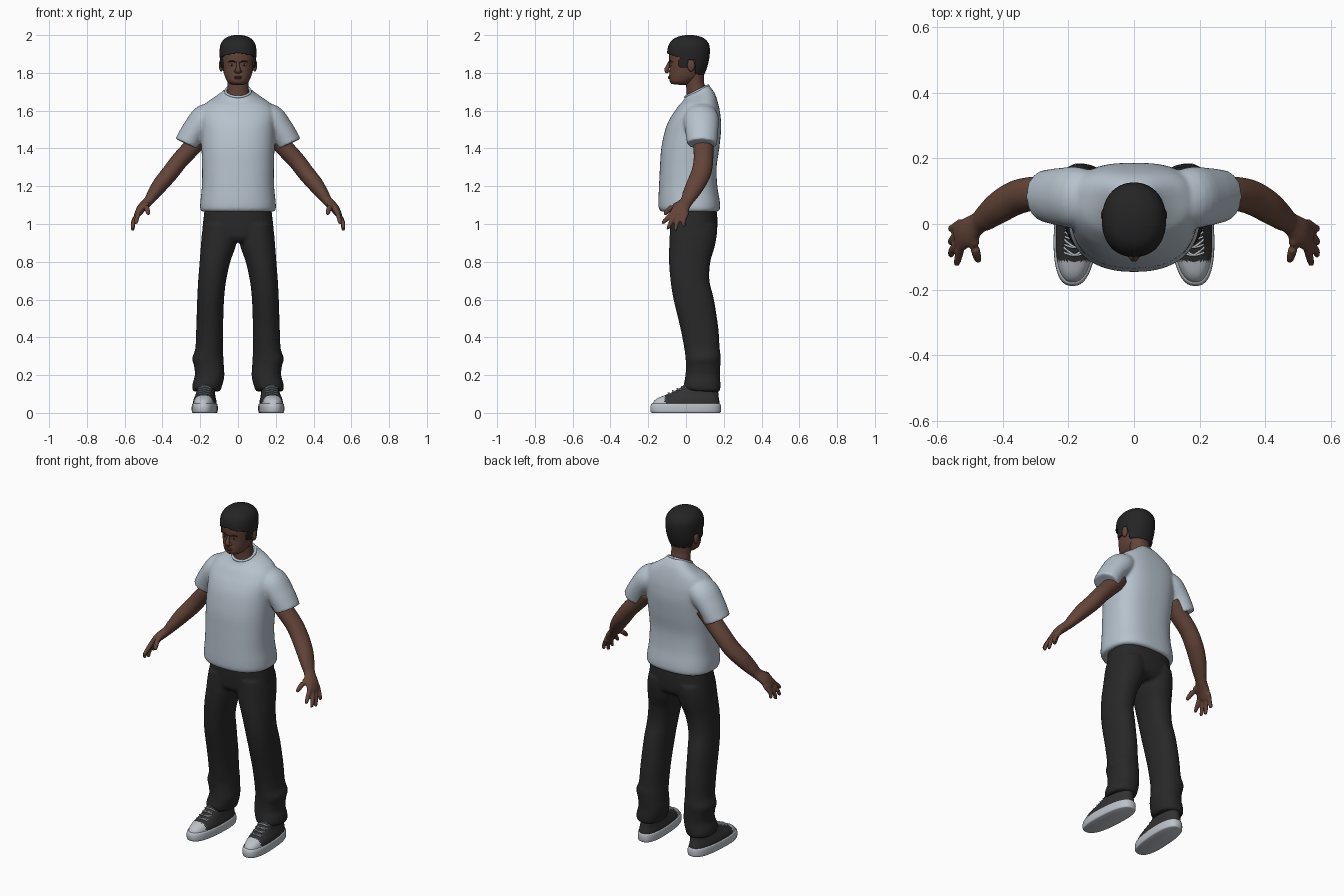
import bpy, bmesh, math
from mathutils import Vector, Matrix

if "Cube" in bpy.data.objects:
    bpy.data.objects.remove(bpy.data.objects["Cube"])

def material(name, r, g, b):
    m = bpy.data.materials.new(name)
    m.diffuse_color = (r, g, b, 1)
    m.use_nodes = True
    m.node_tree.nodes["Principled BSDF"].inputs["Base Color"].default_value = m.diffuse_color
    return m

SHIRT = material("pale_blue_grey_cotton", .47, .54, .61)
PANTS = material("black_cloth", .021, .021, .021)
SKIN = material("brown_skin", .125, .058, .039)
HAIR = material("black_hair", .018, .018, .019)
WHITE = material("off_white_rubber", .50, .54, .58)
CANVAS = material("charcoal_canvas", .032, .032, .034)
LIPS = material("lip_brown", .12, .042, .035)
EYE = material("eye_white", .35, .32, .30)

def spline(keys, steps):
    """Catmull-Rom interpolation of key tuples."""
    out, n = [], len(keys)
    for i in range(n - 1):
        p = [keys[max(0, min(n - 1, i + k))] for k in (-1, 0, 1, 2)]
        for j in range(steps):
            t = j / steps
            out.append([.5 * (2*b + (c - a)*t + (2*a - 5*b + 4*c - d)*t*t + (3*b - a - 3*c + d)*t**3)
                        for a, b, c, d in zip(*p)])
    return out + [list(keys[-1])]

def skin_rings(bm, rings):
    """Bridge closed rings of points and cap both ends."""
    vs = [[bm.verts.new(p) for p in r] for r in rings]
    n = len(vs[0])
    for a, b in zip(vs, vs[1:]):
        for i in range(n):
            bm.faces.new((a[i], a[(i + 1) % n], b[(i + 1) % n], b[i]))
    for r in (vs[0], vs[-1]):
        c = bm.verts.new(sum((v.co for v in r), Vector()) / n)
        for i in range(n):
            bm.faces.new((r[i], r[(i + 1) % n], c))

def power(v, n):
    return math.copysign(abs(v) ** (2 / n), v)

def stack(bm, keys, s=1, segs=40, nf=2.2, nb=2.2, steps=4, shear=0):
    """Horizontal sections: (z, x centre, half width, front y, back y, tilt)."""
    rings = []
    for z, xc, rx, yf, yb, tilt in spline(keys, steps):
        ring = []
        for i in range(segs):
            a = 2 * math.pi * i / segs
            n = nb if math.sin(a) > 0 else nf
            dy = (yb - yf) / 2 * power(math.sin(a), n)
            y = (yf + yb) / 2 + dy
            ring.append((s * (xc + rx * power(math.cos(a), n) + shear * (y - .1)), y, z + tilt * dy))
        rings.append(ring)
    skin_rings(bm, rings)

def tube(bm, keys, s=1, segs=20, steps=4):
    """Swept oval: (x, y, z, radius in the side plane, radius along depth)."""
    pts = spline(keys, steps)
    rings = []
    for i, p in enumerate(pts):
        t = (Vector(pts[min(i + 1, len(pts) - 1)][:3]) - Vector(pts[max(i - 1, 0)][:3])).normalized()
        ref = Vector((0, 1, 0)) if abs(t.y) < .9 else Vector((0, 0, 1))
        u = t.cross(ref).normalized()
        v = u.cross(t)
        ring = []
        for k in range(segs):
            a = 2 * math.pi * k / segs
            q = Vector(p[:3]) + u * p[3] * math.cos(a) + v * p[4] * math.sin(a)
            ring.append((s * q.x, q.y, q.z))
        rings.append(ring)
    skin_rings(bm, rings)

def ball(bm, loc, size):
    bmesh.ops.create_uvsphere(bm, u_segments=20, v_segments=12, radius=1,
                              matrix=Matrix.Translation(loc) @ Matrix.Diagonal((*size, 1)))

def finish(name, bm, mats, voxel=0, smooth=3, rule=None):
    bmesh.ops.recalc_face_normals(bm, faces=bm.faces)
    for f in bm.faces:
        f.smooth = True
        if rule:
            f.material_index = rule(f.calc_center_median())
    me = bpy.data.meshes.new(name)
    bm.to_mesh(me)
    bm.free()
    me.set_sharp_from_angle(angle=math.radians(50))
    for m in mats:
        me.materials.append(m)
    ob = bpy.data.objects.new(name, me)
    bpy.context.collection.objects.link(ob)
    if voxel:
        r = ob.modifiers.new("fuse", "REMESH")
        r.mode, r.voxel_size, r.use_smooth_shade = "VOXEL", voxel, True
        sm = ob.modifiers.new("soften", "SMOOTH")
        sm.factor, sm.iterations = .5, smooth
    return ob

# T-shirt: torso with two short sleeves
bm = bmesh.new()
stack(bm, [(1.065, 0, .190, -.130, .168, 0), (1.08, 0, .200, -.143, .180, 0), (1.12, 0, .199, -.146, .179, 0),
           (1.2, 0, .191, -.143, .166, 0), (1.3, 0, .190, -.138, .162, 0), (1.4, 0, .193, -.131, .176, 0),
           (1.5, 0, .196, -.110, .186, 0), (1.56, 0, .200, -.084, .184, 0), (1.6, 0, .195, -.060, .178, .03),
           (1.64, 0, .168, -.036, .167, .1), (1.67, 0, .120, -.018, .152, .25),
           (1.69, 0, .085, -.010, .134, .4), (1.705, 0, .068, -.004, .118, .5)], segs=56, nf=2.3, nb=2.7)
for s in (1, -1):
    tube(bm, [(.10, .075, 1.60, .05, .07), (.17, .08, 1.56, .076, .093), (.225, .083, 1.50, .069, .088),
              (.262, .085, 1.44, .067, .081), (.271, .085, 1.423, .066, .079)], s, 32)
finish("t_shirt", bm, [SHIRT], .008, 4)

# Ribbed collar around the neck
bm = bmesh.new()
bmesh.ops.create_circle(bm, segments=40, radius=1)
hoop = [(.066 * v.co.x, .057 + .060 * v.co.y, 1.703 + .030 * v.co.y) for v in bm.verts]
bm.clear()
tube(bm, [(*p, .007, .007) for p in hoop + hoop[:1]], segs=10, steps=1)
finish("shirt_collar", bm, [SHIRT])

# Trousers: hips and two loose legs
bm = bmesh.new()
stack(bm, [(.905, 0, .13, -.06, .12, 0), (.93, 0, .175, -.08, .152, 0), (.97, 0, .188, -.085, .165, 0),
           (1.05, 0, .180, -.087, .165, 0), (1.1, 0, .176, -.085, .155, 0)], segs=48, nf=2.5, nb=2.5)
for s in (1, -1):
    stack(bm, [(.115, .165, .072, -.006, .175, -.06), (.135, .165, .078, -.012, .182, -.06),
               (.165, .158, .080, -.008, .182, -.04), (.20, .150, .078, -.003, .180, 0),
               (.25, .154, .079, .000, .182, .05), (.29, .160, .083, -.002, .184, .08),
               (.34, .153, .073, -.008, .178, .05), (.45, .150, .071, -.030, .171, 0),
               (.6, .145, .071, -.066, .148, 0), (.7, .137, .074, -.082, .124, 0),
               (.8, .122, .081, -.090, .129, 0), (.88, .105, .092, -.089, .152, 0),
               (.95, .097, .094, -.086, .164, 0), (1.0, .092, .090, -.083, .164, 0)], s)
finish("trousers", bm, [PANTS], .009, 3)

# Arms with palms, fingers and thumbs
for s, side in ((1, "left"), (-1, "right")):
    bm = bmesh.new()
    tube(bm, [(.19, .09, 1.47, .052, .058), (.25, .092, 1.40, .048, .053), (.31, .092, 1.335, .046, .052),
              (.36, .08, 1.27, .045, .053), (.41, .052, 1.21, .042, .050), (.45, .022, 1.155, .033, .042),
              (.475, .003, 1.12, .026, .034), (.51, -.025, 1.085, .024, .044), (.536, -.043, 1.045, .016, .046)],
         s, 28)
    for root, tip, z in ((-.080, -.120, 1.000), (-.056, -.093, .972), (-.030, -.056, .964), (-.006, -.012, .985)):
        x = .54 if tip < -.1 else .557
        tube(bm, [(.527, root + .01, 1.06, .013, .014), (x - .004, (root + tip) / 2 - .004, (1.05 + z) / 2, .012, .012),
                  (x, tip, z + .008, .010, .010), (x, tip, z, .006, .006)], s, 12)
    tube(bm, [(.49, -.02, 1.11, .018, .018), (.484, -.075, 1.088, .015, .015),
              (.476, -.106, 1.060, .012, .012), (.474, -.113, 1.048, .007, .007)], s, 12)
    finish(side + "_arm", bm, [SKIN], .006, 2)

# Neck and head
bm = bmesh.new()
tube(bm, [(0, .062, 1.64, .07, .058), (0, .055, 1.70, .058, .052), (0, .047, 1.75, .056, .048),
          (0, .045, 1.80, .06, .05)], segs=32)
finish("neck", bm, [SKIN])
HEAD = [(1.738, 0, .030, -.078, -.015, -.1), (1.75, 0, .052, -.087, .020, -.15), (1.775, 0, .067, -.089, .065, -.1),
        (1.80, 0, .075, -.088, .090, 0), (1.84, 0, .083, -.087, .105, 0), (1.88, 0, .087, -.091, .114, 0),
        (1.92, 0, .088, -.089, .117, 0), (1.95, 0, .082, -.080, .112, 0), (1.972, 0, .066, -.060, .094, 0),
        (1.985, 0, .042, -.030, .066, 0), (1.991, 0, .015, .003, .033, 0)]

def shell(name, mats, thickness, keep=None):
    """Head surface, or a raised patch of it where keep is true."""
    bm = bmesh.new()
    stack(bm, HEAD, segs=96, nf=2.25, nb=2.15, steps=7)
    bmesh.ops.recalc_face_normals(bm, faces=bm.faces)
    if keep:
        drop = [f for f in bm.faces if not keep(*f.calc_center_median())]
        bmesh.ops.delete(bm, geom=drop, context="FACES")
        edge = [v for v in bm.verts if v.is_boundary]
        for _ in range(3):
            bmesh.ops.smooth_vert(bm, verts=edge, factor=.4, use_axis_x=True, use_axis_y=True, use_axis_z=True)
    ob = finish(name, bm, mats)
    if keep:
        m = ob.modifiers.new("thickness", "SOLIDIFY")
        m.thickness, m.offset = thickness, 1

def hair_zone(x, y, z):
    line = 1.903 - abs(x) * .2 if y < -.035 else 1.83 if y < .012 else 1.87 if y < .045 else 1.795
    return z > line

def beard_zone(x, y, z):
    mouth = abs(x) < .024 and 1.766 < z < 1.786 and y < -.04
    return y < .005 and z < 1.797 + max(0, y + .06) * .6 and not mouth

shell("head", [SKIN], 0)
shell("hair", [HAIR], .0095, hair_zone)
shell("beard", [HAIR], .005, beard_zone)

# Facial features
bm = bmesh.new()
tube(bm, [(0, -.088, 1.858, .007, .006), (0, -.096, 1.835, .009, .009), (0, -.102, 1.815, .014, .013),
          (0, -.094, 1.802, .015, .009)], segs=16)
for s in (1, -1):
    ball(bm, (s * .013, -.092, 1.809), (.009, .010, .007))
finish("nose", bm, [SKIN])
bm = bmesh.new()
for z in (1.779, 1.772):
    ball(bm, (0, -.088, z), (.022, .008, .0045))
finish("lips", bm, [LIPS])
ears, eyes, dark = bmesh.new(), bmesh.new(), bmesh.new()
for s in (1, -1):
    ball(ears, (s * .089, .027, 1.84), (.012, .020, .033))
    ball(eyes, (s * .033, -.078, 1.842), (.012, .007, .0055))
    ball(dark, (s * .033, -.0825, 1.842), (.0055, .004, .0055))
    tube(dark, [(.014, -.089, 1.857, .003, .003), (.032, -.085, 1.863, .004, .004),
                (.052, -.073, 1.857, .002, .002)], s, 10)
finish("ears", ears, [SKIN])
finish("eyes", eyes, [EYE])
finish("irises_and_brows", dark, [HAIR])

# Canvas shoes: rubber sole, upper with pale toe cap, laces
for s, side in ((1, "left"), (-1, "right")):
    bm = bmesh.new()
    stack(bm, [(0, .17, .061, -.178, .178, 0), (.006, .17, .066, -.187, .184, 0), (.03, .17, .067, -.189, .185, 0),
               (.046, .17, .065, -.184, .182, 0), (.05, .17, .060, -.178, .177, 0)], s, 48, 2.5, 2.6, 3, -.06)
    finish(side + "_shoe_sole", bm, [WHITE])
    bm = bmesh.new()
    stack(bm, [(.04, .17, .061, -.180, .178, 0), (.06, .17, .060, -.172, .177, 0), (.078, .17, .056, -.150, .174, 0),
               (.095, .169, .051, -.108, .172, 0), (.115, .168, .047, -.062, .170, 0),
               (.14, .167, .045, -.020, .167, 0), (.17, .166, .044, .005, .163, 0)], s, 64, 2.4, 2.5, 6, -.06)
    finish(side + "_shoe_upper", bm, [CANVAS, WHITE], rule=lambda c: int(c.y < -.112))
    bm = bmesh.new()
    for i in range(4):
        y, z = -.095 + i * .024, .103 + i * .0112
        for d in (.008, -.008):
            x = .169 - .06 * (y - .1)
            tube(bm, [(x - .033, y + .016 + d, z - .005, .0035, .0035), (x, y, z + .003, .0035, .0035),
                      (x + .033, y + .016 - d, z - .005, .0035, .0035)], s, 8)
    finish(side + "_shoe_laces", bm, [WHITE])
